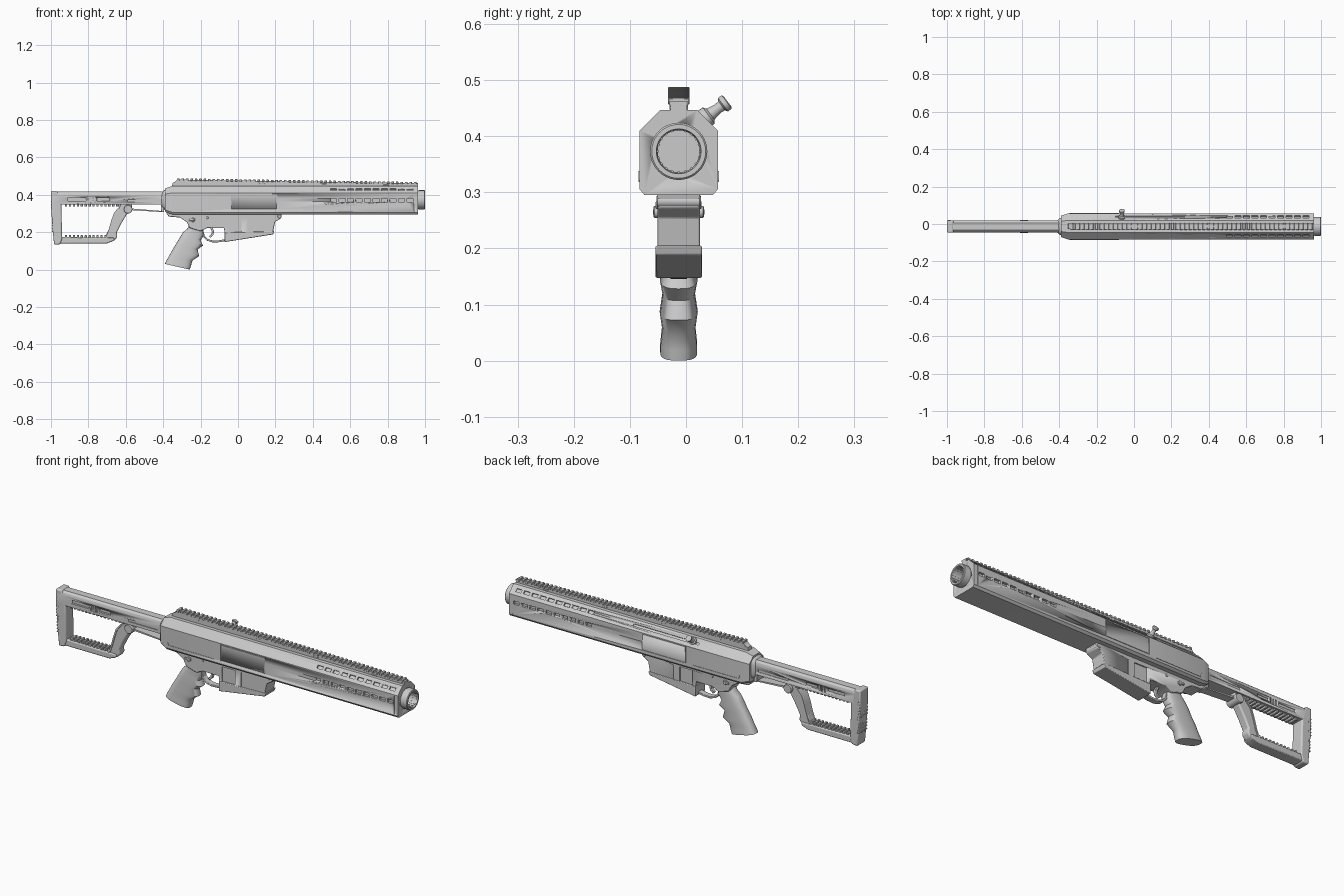
import bpy, bmesh, math
from mathutils import Vector, Matrix

Y0 = -0.013  # centre plane of the gun


def finish(bm, name, bevel=0.0, seg=2, angle=30):
    bmesh.ops.recalc_face_normals(bm, faces=bm.faces)
    me = bpy.data.meshes.new(name)
    bm.to_mesh(me)
    bm.free()
    ob = bpy.data.objects.new(name, me)
    bpy.context.collection.objects.link(ob)
    if bevel:
        m = ob.modifiers.new("bevel", 'BEVEL')
        m.width, m.segments, m.limit_method = bevel, seg, 'ANGLE'
        m.angle_limit = math.radians(35)
    bpy.ops.object.select_all(action='DESELECT')
    ob.select_set(True)
    bpy.context.view_layer.objects.active = ob
    bpy.ops.object.shade_smooth_by_angle(angle=math.radians(angle))
    return ob


def loft(name, rings, **kw):
    bm = bmesh.new()
    vs = [[bm.verts.new(p) for p in r] for r in rings]
    n = len(rings[0])
    for a, b in zip(vs, vs[1:]):
        for i in range(n):
            bm.faces.new((a[i], a[(i + 1) % n], b[(i + 1) % n], b[i]))
    bm.faces.new(vs[0])
    bm.faces.new(vs[-1])
    return finish(bm, name, **kw)


def prism(name, pts, half, y=Y0, **kw):
    return loft(name, [[(x, y + s * half, z) for x, z in pts] for s in (-1, 1)], **kw)


def lathe(name, origin, axis, profile, n=32, **kw):
    rot = Vector(axis).to_track_quat('Z', 'Y')
    return loft(name, [[Vector(origin) + rot @ Vector((r * math.cos(2 * math.pi * i / n),
                r * math.sin(2 * math.pi * i / n), t)) for i in range(n)] for t, r in profile], **kw)


def boxes(name, items, **kw):
    """items: (x0, x1, y0, y1, z0, z1) plus optional roll about x"""
    bm = bmesh.new()
    for x0, x1, y0, y1, z0, z1, *roll in items:
        c = Matrix.Translation(((x0 + x1) / 2, (y0 + y1) / 2, (z0 + z1) / 2))
        r = Matrix.Rotation(roll[0] if roll else 0, 4, 'X')
        bmesh.ops.create_cube(bm, size=1, matrix=c @ r @ Matrix.Diagonal((x1 - x0, y1 - y0, z1 - z0, 1)))
    return finish(bm, name, **kw)


def cut(ob, cutter):
    """Subtract the cutter; fall back to the other solver, or drop the cut, if the result collapses."""
    def count():
        return len(ob.evaluated_get(bpy.context.evaluated_depsgraph_get()).data.polygons)
    before = count()
    m = ob.modifiers.new("cut", 'BOOLEAN')
    m.operation, m.object, m.solver = 'DIFFERENCE', cutter, 'EXACT'
    if count() < before:
        m.solver = 'FLOAT'
        if count() < before:
            ob.modifiers.remove(m)
    cutter.hide_render = True
    cutter.hide_viewport = True


def mirrored(y):
    return (Y0 - y, Y0 + y)


# --- upper receiver and handguard: octagonal shell, tapered at the rear
half = [(0.033, 0.447), (0.070, 0.41), (0.070, 0.306), (0.061, 0.295)]


def section(x, s=1.0, zc=0.375):
    ring = half + [(-y, z) for y, z in reversed(half)]
    return [(x, Y0 + y * s, zc + (z - zc) * s) for y, z in ring]


body = loft("receiver_shell", [section(-0.39, 0.82), section(-0.352), section(0.962)])

# vent slots, bore, and panel seams
slots = []
for i in range(10):
    x = 0.51 + i * 0.0455
    for s in (-1, 1):
        y = Y0 + s * 0.07
        slots.append((x - 0.016, x + 0.016, y - 0.012, y + 0.012, 0.362, 0.379))
        y = Y0 + s * 0.0515
        slots.append((x - 0.016, x + 0.016, y - 0.008, y + 0.008, 0.4205, 0.4365, s * -math.radians(45)))
slots.append((-0.1, 0.27, 0.034, 0.045, 0.422, 0.435, -math.radians(45)))
cut(body, boxes("slot_cutter", slots))
cut(body, lathe("bore_cutter", (0, Y0, 0.373), (1, 0, 0), [(0.88, 0.0495), (1.02, 0.0495)]))
seams = []
for s in (-1, 1):
    y = Y0 + s * 0.07
    for x0, x1, z0, z1 in [(-0.035, 0.205, 0.322, 0.325), (-0.035, 0.205, 0.402, 0.405),
                           (-0.040, -0.037, 0.322, 0.405), (0.207, 0.210, 0.322, 0.405), (0.94, 0.943, 0.31, 0.405)]:
        seams.append((x0, x1, y - 0.003, y + 0.003, z0, z1))
cut(body, boxes("seam_cutter", seams))
for s, n in ((-1, "left"), (1, "right")):
    prism("receiver_side_rail_" + n, [(-0.345, 0.335), (-0.335, 0.318), (-0.08, 0.318), (-0.08, 0.322),
          (-0.332, 0.323), (-0.341, 0.338)], 0.002, y=Y0 + s * 0.07)

# --- muzzle
lathe("muzzle", (0, Y0, 0.373), (1, 0, 0), [(0.885, 0.048), (0.965, 0.048), (0.965, 0.051), (0.997, 0.051),
      (1.0, 0.048), (1.0, 0.040), (0.985, 0.0375), (0.90, 0.0375)], n=40)
flutes = []
for i in range(20):
    a = i * math.pi / 10
    y, z = Y0 + 0.038 * math.cos(a), 0.373 + 0.038 * math.sin(a)
    flutes.append((0.95, 0.995, y - 0.002, y + 0.002, z - 0.002, z + 0.002, a))
boxes("muzzle_flutes", flutes)


# --- top rail, sloping down towards the muzzle
def rail_z(x):
    return 0.488 - (x + 0.33) * 0.0155


prism("rail_neck", [(-0.355, 0.44), (0.962, 0.44), (0.962, rail_z(0.962) - 0.011), (-0.33, rail_z(-0.33) - 0.014),
      (-0.35, 0.462)], 0.0145)
prism("rail_bed", [(-0.34, 0.464), (0.962, rail_z(0.962) - 0.012), (0.962, rail_z(0.962) - 0.006),
      (-0.325, rail_z(-0.325) - 0.007)], 0.0165)
teeth = []
for i in range(54):
    x = -0.32 + i * 0.0239
    teeth.append((x - 0.0068, x + 0.0068, Y0 - 0.019, Y0 + 0.019, rail_z(x) - 0.012, rail_z(x)))
boxes("rail_teeth", teeth, bevel=0.0015, seg=1)
boxes("rail_bolts", [(x - 0.014, x + 0.014, Y0 - 0.0165, Y0 + 0.0165, rail_z(x) - 0.024, rail_z(x) - 0.017)
                     for x in (-0.2, 0.13, 0.46, 0.79)], bevel=0.002)

# --- charging handle
d = (0, 0.8, 0.6)
lathe("charging_handle", (-0.065, 0.026, 0.426), d, [(0, 0.018), (0.018, 0.018), (0.022, 0.012), (0.038, 0.009),
      (0.047, 0.010), (0.050, 0.015), (0.058, 0.015), (0.060, 0.012)], n=24)

# --- lower receiver with recessed window
lower = prism("lower_receiver", [(-0.385, 0.305), (-0.37, 0.283), (-0.31, 0.278), (-0.275, 0.255), (-0.258, 0.222),
              (-0.2, 0.205), (-0.165, 0.222), (-0.075, 0.222), (-0.066, 0.16), (0.185, 0.19), (0.198, 0.255),
              (0.228, 0.272), (0.236, 0.305)], 0.038, bevel=0.003)
win = []
for y in mirrored(0.038):
    win.append((-0.055, 0.018, y - 0.006, y + 0.006, 0.185, 0.275))
    win.append((0.052, 0.056, y - 0.004, y + 0.004, 0.15, 0.275))
cut(lower, boxes("window_cutter", win))
prism("magazine", [(-0.072, 0.198), (-0.072, 0.147), (0.188, 0.188), (0.194, 0.205)], 0.0415, bevel=0.003)
for i, (x, z, r, h) in enumerate([(-0.24, 0.265, 0.011, 0.045), (-0.165, 0.277, 0.007, 0.041), (0.222, 0.284, 0.011, 0.0395)]):
    lathe("receiver_pin_%d" % i, (x, Y0 - h, z), (0, 1, 0), [(0, r * .8), (0.002, r), (2 * h - .002, r), (2 * h, r * .8)], n=20)
boxes("selector_lever", [(-0.262, -0.235, y - 0.004, y + 0.004, 0.26, 0.27) for y in mirrored(0.042)], bevel=0.002)


# --- swept bars: trigger and guard
def band(name, pts, w, half_y, **kw):
    left, right = [], []
    for i, p in enumerate(pts):
        a, b = Vector(pts[max(i - 1, 0)]), Vector(pts[min(i + 1, len(pts) - 1)])
        t = (b - a).normalized() * w
        left.append((p[0] - t.y, p[1] + t.x))
        right.append((p[0] + t.y, p[1] - t.x))
    return prism(name, left + right[::-1], half_y, **kw)


band("trigger_guard", [(-0.19, 0.21), (-0.183, 0.178), (-0.165, 0.159), (-0.135, 0.15), (-0.1, 0.151), (-0.068, 0.158)],
     0.005, 0.015, bevel=0.002)
band("trigger", [(-0.145, 0.228), (-0.134, 0.205), (-0.136, 0.188), (-0.152, 0.174)], 0.006, 0.008, bevel=0.002)

# --- pistol grip with finger grooves: back x, z, front x, z, half width
grip = [(-.262, .235, -.185, .212, .030), (-.272, .217, -.183, .182, .032), (-.295, .198, -.200, .155, .029),
        (-.311, .171, -.187, .128, .034), (-.333, .134, -.216, .107, .029), (-.352, .103, -.208, .072, .034),
        (-.370, .070, -.243, .048, .030), (-.384, .045, -.252, .018, .033), (-.391, .030, -.258, .000, .033)]
rings = []
for bx, bz, fx, fz, w in grip:
    ring = []
    for i in range(24):
        a = 2 * math.pi * i / 24
        c, s = math.cos(a), math.sin(a)
        t = 0.5 + 0.5 * math.copysign(abs(c) ** 0.7, c)
        ring.append((bx + (fx - bx) * t, Y0 + w * math.copysign(abs(s) ** 0.7, s), bz + (fz - bz) * t))
    rings.append(ring)
loft("pistol_grip", rings, angle=40)

# --- skeleton stock
loft("stock_collar", [[(x, Y0 + r * math.copysign(abs(math.cos(a)) ** .6, math.cos(a)), 0.372 + 1.15 * r *
     math.copysign(abs(math.sin(a)) ** .6, math.sin(a))) for a in [i * math.pi / 12 for i in range(24)]]
     for x, r in ((-0.408, 0.034), (-0.398, 0.044), (-0.38, 0.05))])
tube_ring = [(0.033, 0.347), (0.033, 0.398), (0.029, 0.409), (0.019, 0.417)]
tube_ring += [(-y, z) for y, z in reversed(tube_ring)]
tube = loft("stock_top_tube", [[(x, Y0 + y, z) for y, z in tube_ring] for x in (-0.99, -0.4)])
grooves = []
for y in mirrored(0.033):
    grooves += [(-0.91, -0.812, y - 0.01, y + 0.01, 0.367, 0.385), (-0.755, -0.69, y - 0.01, y + 0.01, 0.367, 0.385),
                (-0.59, -0.42, y - 0.004, y + 0.004, 0.362, 0.375)]
    grooves += [(x, x + 0.009, y - 0.006, y + 0.006, 0.36, 0.39) for x in (-0.802, -0.787, -0.772)]
cut(tube, boxes("stock_groove_cutter", grooves))
prism("butt_plate", [(-1.0, 0.42), (-0.967, 0.42), (-0.945, 0.35), (-0.94, 0.165), (-0.95, 0.135), (-0.983, 0.132),
      (-0.99, 0.2), (-1.0, 0.34)], 0.033, bevel=0.007, seg=3)
boxes("butt_pad_ribs", [(-0.998 + (0.004 if z < 0.27 else 0), -0.98, Y0 - 0.0335, Y0 + 0.0335, z, z + 0.007)
                        for z in [0.2 + i * 0.016 for i in range(11)]], bevel=0.002)
prism("stock_lower_bar", [(-0.96, 0.14), (-0.7, 0.14), (-0.665, 0.153), (-0.66, 0.17), (-0.96, 0.174)], 0.029, bevel=0.005)
boxes("stock_hole_teeth", [(x, x + 0.012, Y0 - 0.024, Y0 + 0.024, z, z + 0.016)
      for z, n in ((0.336, 15), (0.168, 11)) for x in [-0.925 + i * 0.021 for i in range(n)]], bevel=0.002, seg=1)
prism("stock_strut", [(-0.705, 0.143), (-0.66, 0.155), (-0.645, 0.175), (-0.648, 0.2), (-0.625, 0.245), (-0.598, 0.29),
      (-0.57, 0.325), (-0.565, 0.352), (-0.65, 0.352), (-0.632, 0.33), (-0.66, 0.305), (-0.675, 0.265),
      (-0.69, 0.215), (-0.712, 0.172)], 0.022, bevel=0.007, seg=3)
band("strut_edge", [(-0.635, 0.33), (-0.66, 0.3), (-0.674, 0.26), (-0.688, 0.21), (-0.705, 0.165)], 0.004, 0.026)
lathe("stock_pivot", (-0.588, Y0 - 0.034, 0.322), (0, 1, 0), [(0, 0.014), (0, 0.021), (0.003, 0.023), (0.065, 0.023),
      (0.068, 0.021), (0.068, 0.014)], n=28)
prism("stock_lower_rod", [(-0.58, 0.318), (-0.405, 0.307), (-0.405, 0.313), (-0.58, 0.327)], 0.022)
boxes("stock_front_bracket", [(-0.412, -0.395, Y0 - 0.03, Y0 + 0.03, 0.307, 0.36)], bevel=0.003)
